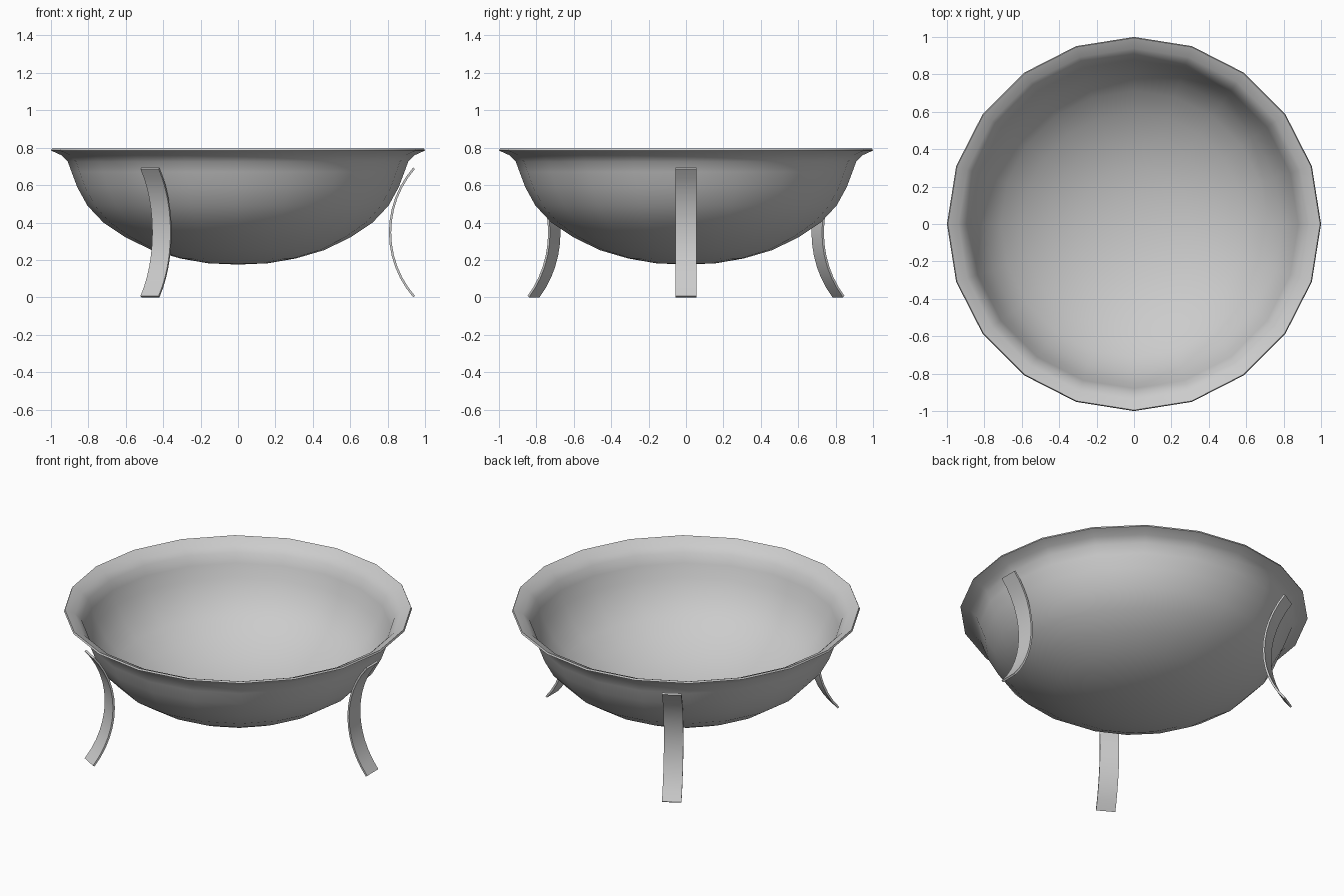
import bpy, bmesh, math
from mathutils import Matrix, Vector

cube = bpy.data.objects.get("Cube")
if cube:
    bpy.data.objects.remove(cube, do_unlink=True)

grey = bpy.data.materials.new("grey metal")
grey.use_nodes = True
colour = (0.6, 0.6, 0.6, 1)
grey.diffuse_color = colour
grey.node_tree.nodes["Principled BSDF"].inputs["Base Color"].default_value = colour


def finish(name, bm, thickness, offset, angle):
    """Turn a sheet into a thin smooth-shaded object."""
    mesh = bpy.data.meshes.new(name)
    bm.to_mesh(mesh)
    bm.free()
    obj = bpy.data.objects.new(name, mesh)
    bpy.context.collection.objects.link(obj)
    mesh.materials.append(grey)
    solid = obj.modifiers.new("thickness", 'SOLIDIFY')
    solid.thickness = thickness
    solid.offset = offset
    bpy.ops.object.select_all(action='DESELECT')
    obj.select_set(True)
    bpy.context.view_layer.objects.active = obj
    bpy.ops.object.modifier_apply(modifier=solid.name)
    bpy.ops.object.shade_smooth_by_angle(angle=math.radians(angle))
    return obj


# Bowl: outer profile (radius, height) spun in twenty steps
profile = [(0, 0.175), (0.16, 0.182), (0.31, 0.208), (0.46, 0.252), (0.6, 0.32),
           (0.72, 0.4), (0.805, 0.49), (0.86, 0.59), (0.89, 0.67), (0.91, 0.725),
           (0.945, 0.76), (1.0, 0.785)]
bm = bmesh.new()
verts = [bm.verts.new((r, 0, z)) for r, z in profile]
edges = [bm.edges.new(pair) for pair in zip(verts, verts[1:])]
bmesh.ops.spin(bm, geom=verts + edges, cent=(0, 0, 0), axis=(0, 0, 1),
               angle=2 * math.pi, steps=20, use_duplicate=False)
bmesh.ops.remove_doubles(bm, verts=bm.verts, dist=0.0005)
bmesh.ops.recalc_face_normals(bm, faces=bm.faces)
# Make the sheet face outward, so that the thickness grows inward
bm.faces.ensure_lookup_table()
low = min(bm.faces, key=lambda f: f.calc_center_median().z)
if low.normal.z > 0:
    bmesh.ops.reverse_faces(bm, faces=bm.faces)
finish("bowl", bm, 0.012, -1, 50)

# Legs: three thin strips bowed inward against the bowl
RADIUS, HALF_HEIGHT, WAIST, WIDTH, STEPS = 0.523, 0.343, 0.813, 0.112, 12
sweep = math.asin(HALF_HEIGHT / RADIUS)
for i, name in enumerate(("left_leg", "back_right_leg", "front_right_leg")):
    bm = bmesh.new()
    rows = []
    for s in range(STEPS + 1):
        a = sweep * (2 * s / STEPS - 1)
        r = WAIST + RADIUS * (1 - math.cos(a))
        z = HALF_HEIGHT + 0.004 + RADIUS * math.sin(a)
        rows.append([bm.verts.new((r, side * WIDTH / 2, z)) for side in (-1, 1)])
    for (a0, b0), (a1, b1) in zip(rows, rows[1:]):
        bm.faces.new((a0, b0, b1, a1))
    bmesh.ops.rotate(bm, verts=bm.verts, cent=Vector(),
                     matrix=Matrix.Rotation(i * math.tau / 3, 3, 'Z'))
    finish(name, bm, 0.012, 0, 40)
